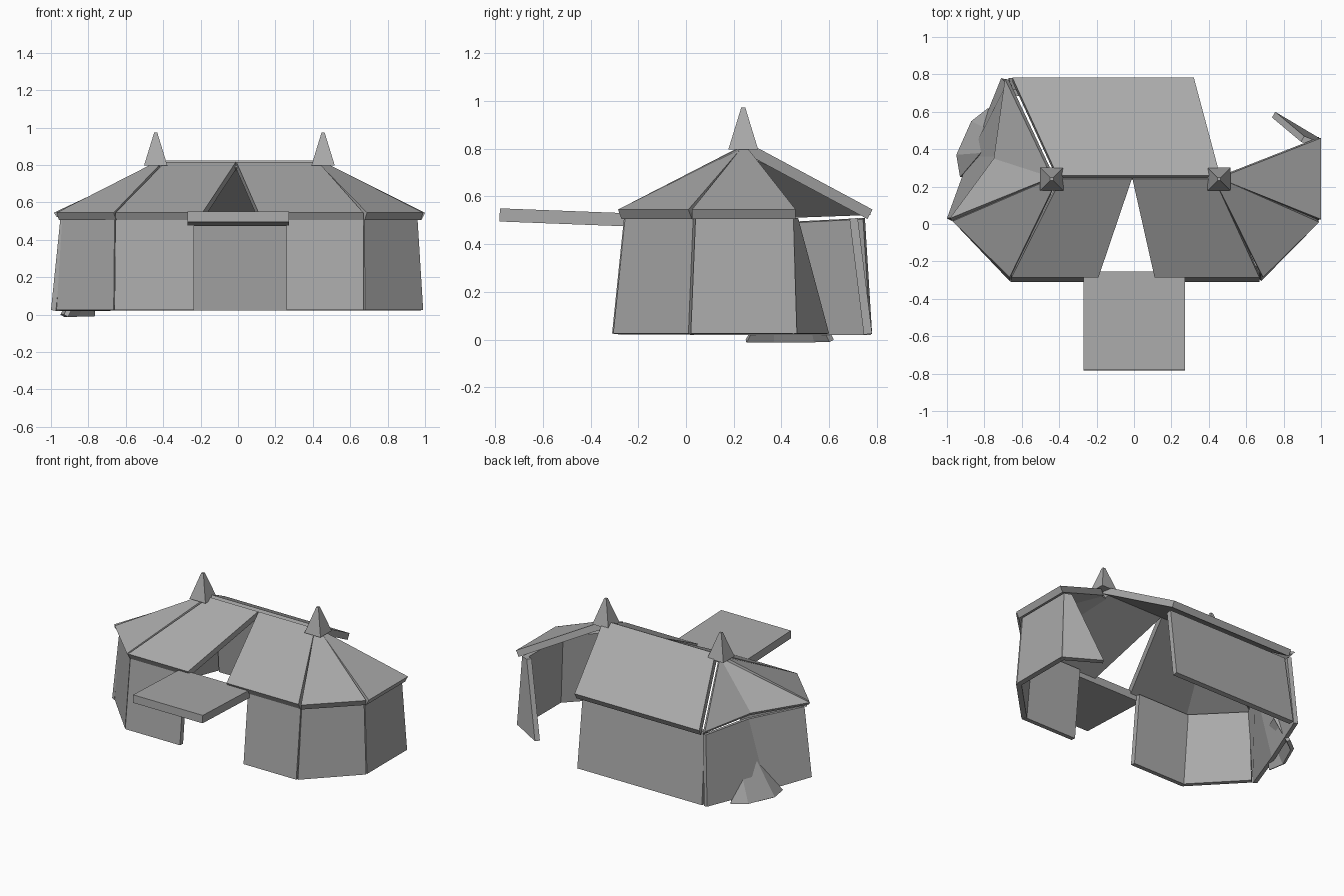
import bpy, bmesh, math
from mathutils import Vector, Matrix

if "Cube" in bpy.data.objects:
    bpy.data.objects.remove(bpy.data.objects["Cube"])

canvas = bpy.data.materials.new("grey_canvas")
canvas.use_nodes = True
GREY = (0.4, 0.4, 0.4, 1)
canvas.diffuse_color = GREY
canvas.node_tree.nodes["Principled BSDF"].inputs["Base Color"].default_value = GREY

CENTRE = Vector((0, 0.24, 0.2))
FLOOR, WALL_TOP, EAVE, PEAK = 0.025, 0.51, 0.545, 0.8


def finish(name, bm):
    mesh = bpy.data.meshes.new(name)
    bm.to_mesh(mesh)
    bm.free()
    mesh.materials.append(canvas)
    obj = bpy.data.objects.new(name, mesh)
    bpy.context.collection.objects.link(obj)
    return obj


def panel(name, points, thickness, faces=None):
    """Stiff cloth panel whose given points are its outer surface."""
    bm = bmesh.new()
    verts = [bm.verts.new(p) for p in points]
    for face in faces or [range(len(points))]:
        bm.faces.new([verts[i] for i in face])
    bm.normal_update()
    if sum(f.normal.dot(f.calc_center_median() - CENTRE) for f in bm.faces) < 0:
        bmesh.ops.reverse_faces(bm, faces=bm.faces[:])
    obj = finish(name, bm)
    mod = obj.modifiers.new("thickness", 'SOLIDIFY')
    mod.thickness = thickness
    mod.offset = -1


def wall(name, foot_a, foot_b, top_a, top_b):
    panel(name, [(*foot_a, FLOOR), (*foot_b, FLOOR),
                 (*top_b, WALL_TOP), (*top_a, WALL_TOP)], 0.035)


# Walls with a front doorway and an open back corner
wall("front_wall_right", (-0.66, -0.31), (-0.235, -0.31), (-0.655, -0.26), (-0.235, -0.26))
wall("front_wall_left", (0.26, -0.31), (0.67, -0.31), (0.26, -0.26), (0.67, -0.26))
wall("corner_wall_right", (-0.665, -0.305), (-0.97, 0.015), (-0.66, -0.255), (-0.94, 0.03))
wall("corner_wall_left", (0.68, -0.305), (0.99, 0.01), (0.675, -0.255), (0.96, 0.03))
wall("side_wall_left", (0.99, 0.02), (0.99, 0.465), (0.96, 0.04), (0.96, 0.45))
wall("back_wall", (-0.67, 0.78), (0.3, 0.78), (-0.65, 0.72), (0.3, 0.72))

# Sagging side wall, straight at the foot and pushed in at the top
panel("side_wall_right",
      [(-1.0, 0.03, FLOOR), (-0.88, 0.36, FLOOR), (-0.71, 0.78, FLOOR),
       (-0.95, 0.04, WALL_TOP), (-0.74, 0.36, 0.49), (-0.68, 0.75, WALL_TOP)],
      0.03, [(0, 1, 4, 3), (1, 2, 5, 4)])

# Bulge of loose cloth at the foot of the sagging wall
panel("wall_bulge",
      [(-0.78, 0.62, 0), (-0.87, 0.55, 0), (-0.95, 0.37, 0), (-0.93, 0.25, 0),
       (-0.77, 0.5, 0.22), (-0.82, 0.38, 0.22)],
      0.025, [(0, 1, 4), (1, 2, 5, 4), (2, 3, 5)])

# Loose flap beside the open corner
panel("door_flap", [(0.99, 0.46, FLOOR), (0.755, 0.6, FLOOR),
                    (0.91, 0.47, WALL_TOP), (0.96, 0.45, WALL_TOP)], 0.035)

# Roof panels, with a triangular slit above the doorway
ROOF = 0.045
panel("front_roof_right", [(-0.655, -0.285, EAVE), (-0.19, -0.285, EAVE),
                           (-0.012, 0.24, 0.815), (-0.39, 0.24, 0.815)], ROOF)
panel("front_roof_left", [(0.11, -0.285, EAVE), (0.67, -0.285, EAVE),
                          (0.43, 0.24, 0.815), (-0.008, 0.24, 0.815)], ROOF)
panel("corner_roof_right", [(-0.665, -0.285, EAVE), (-0.42, 0.22, PEAK),
                            (-0.47, 0.23, PEAK), (-0.97, 0.015, EAVE)], ROOF)
panel("corner_roof_left", [(0.69, -0.285, EAVE), (0.44, 0.22, PEAK),
                           (0.49, 0.23, PEAK), (0.99, 0.01, EAVE)], ROOF)
panel("side_roof_left", [(1.0, 0.025, EAVE), (1.0, 0.46, EAVE),
                         (0.49, 0.26, PEAK), (0.49, 0.23, PEAK)], ROOF)
panel("side_roof_right",
      [(-0.44, 0.25, PEAK), (-0.985, 0.03, EAVE), (-0.75, 0.35, 0.53), (-0.69, 0.775, EAVE)],
      0.03, [(0, 1, 2), (0, 2, 3)])
panel("back_roof", [(-0.65, 0.782, EAVE), (0.32, 0.782, EAVE),
                    (0.46, 0.26, 0.825), (-0.41, 0.26, 0.825)], ROOF)

# Awning over the doorway
panel("awning", [(-0.27, -0.78, 0.55), (0.272, -0.78, 0.55),
                 (0.272, -0.255, 0.53), (-0.27, -0.255, 0.53)], 0.055)

# Pointed caps on the two poles
for side, x in (("right", -0.44), ("left", 0.455)):
    bm = bmesh.new()
    bmesh.ops.create_cone(bm, cap_ends=True, segments=4, radius1=0.088, radius2=0.012,
                          depth=0.175,
                          matrix=Matrix.Translation((x, 0.24, 0.885))
                          @ Matrix.Rotation(math.pi / 4, 4, 'Z'))
    finish("pole_cap_" + side, bm)
